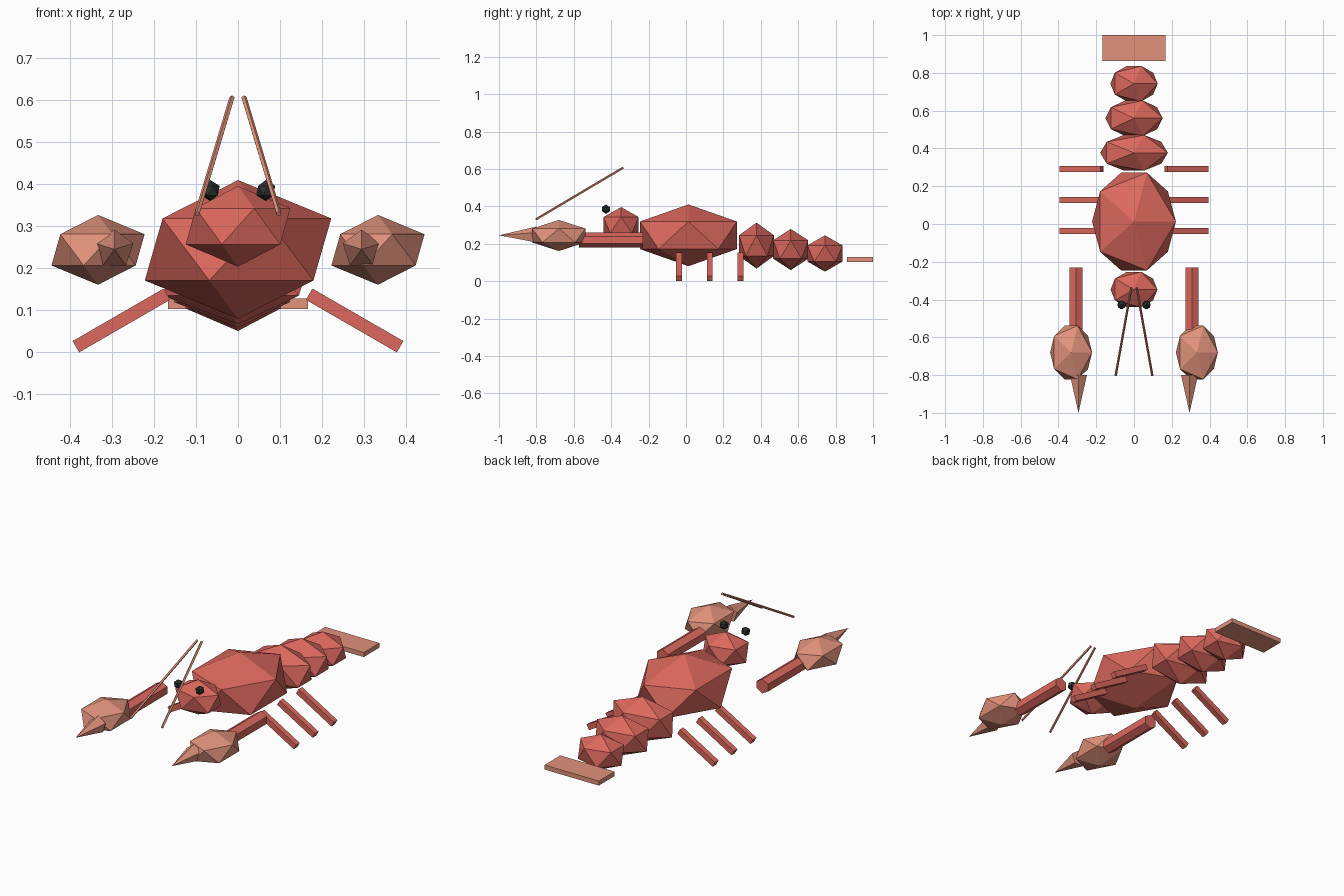
import bpy
from math import radians
from mathutils import Vector

if "Cube" in bpy.data.objects:
    bpy.data.objects.remove(bpy.data.objects["Cube"])


def material(name, rgb):
    m = bpy.data.materials.new(name)
    m.diffuse_color = (*rgb, 1)
    m.use_nodes = True
    m.node_tree.nodes["Principled BSDF"].inputs["Base Color"].default_value = m.diffuse_color
    return m


SHELL = material("shell_red", (0.72, 0.14, 0.11))
PALE = material("pale_coral", (0.76, 0.29, 0.20))
DARK = material("eye_black", (0.025, 0.03, 0.03))


def finish(name, mat):
    ob = bpy.context.object
    ob.name = name
    ob.data.materials.append(mat)
    return ob


def blob(name, loc, radii, mat):
    bpy.ops.mesh.primitive_ico_sphere_add(subdivisions=1, radius=1, location=loc)
    ob = finish(name, mat)
    ob.scale = radii
    return ob


def box(name, loc, size, mat, rot=(0, 0, 0)):
    bpy.ops.mesh.primitive_cube_add(size=1, location=loc, rotation=rot)
    ob = finish(name, mat)
    ob.scale = size
    return ob


# Carapace and head
blob("carapace", (0, 0.013, 0.245), (0.248, 0.304, 0.165), SHELL)
blob("head", (0, -0.347, 0.30), (0.139, 0.11, 0.096), SHELL)

# Tapering tail segments and the flat fan
for i in range(3):
    blob(f"tail_segment_{i + 1}", (0, 0.377 + 0.183 * i, 0.19 - 0.021 * i),
         (0.20 - 0.03 * i, 0.11, 0.123 - 0.013 * i), SHELL)
box("tail_fan", (0, 0.931, 0.116), (0.333, 0.138, 0.025), PALE)

for side, s in (("left", -1), ("right", 1)):
    # Arm, claw and pincer tip
    bpy.ops.mesh.primitive_cylinder_add(vertices=6, radius=0.04, depth=0.342,
                                        location=(s * 0.306, -0.402, 0.22),
                                        rotation=(radians(90), 0, 0))
    finish(f"{side}_arm", SHELL)
    blob(f"{side}_claw", (s * 0.333, -0.68, 0.244), (0.124, 0.167, 0.083), PALE)
    bpy.ops.mesh.primitive_cone_add(vertices=5, radius1=0.047, depth=0.2,
                                    location=(s * 0.294, -0.90, 0.245),
                                    rotation=(radians(90), 0, 0))
    finish(f"{side}_pincer_tip", PALE)

    # Walking legs slanting down to the ground
    for i in range(3):
        box(f"{side}_leg_{i + 1}", (s * 0.2775, -0.038 + 0.165 * i, 0.076),
            (0.25, 0.031, 0.031), SHELL, (0, s * radians(30), 0))

    # Eye
    blob(f"{side}_eye", (s * 0.066, -0.428, 0.385), (0.025,) * 3, DARK)

    # Antenna
    low, high = Vector((s * 0.097, -0.802, 0.330)), Vector((s * 0.014, -0.336, 0.606))
    d = high - low
    bpy.ops.mesh.primitive_cylinder_add(vertices=5, radius=0.0065, depth=d.length,
                                        location=(low + high) / 2,
                                        rotation=d.to_track_quat('Z', 'Y').to_euler())
    finish(f"{side}_antenna", PALE)
